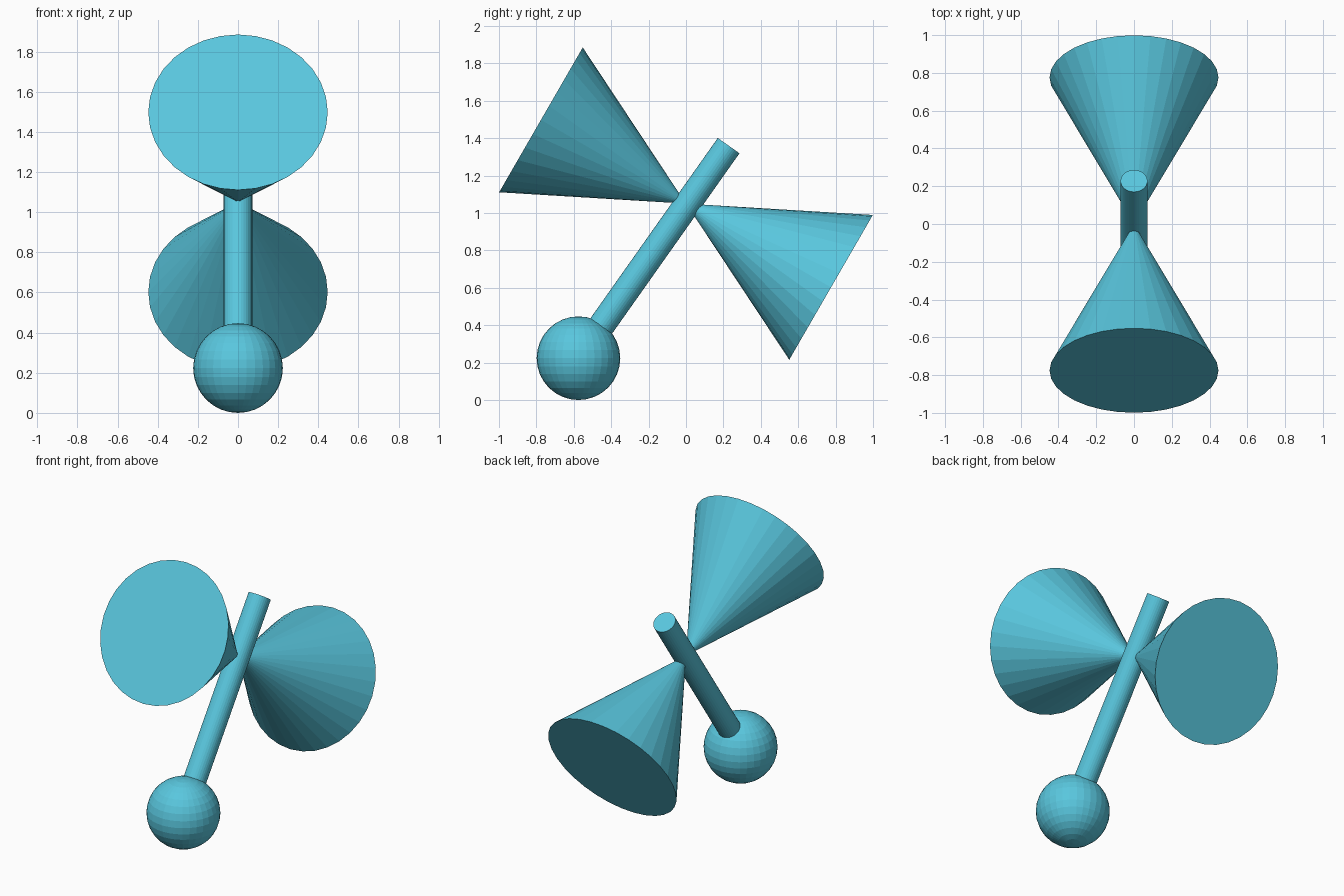
import bpy
import math
from mathutils import Vector

if "Cube" in bpy.data.objects:
    bpy.data.objects.remove(bpy.data.objects["Cube"])

blue = bpy.data.materials.new("sky blue")
blue.diffuse_color = (0.10, 0.57, 0.73, 1)
blue.use_nodes = True
blue.node_tree.nodes["Principled BSDF"].inputs["Base Color"].default_value = blue.diffuse_color

HUB = Vector((0, 0, 1.05))            # where both cones meet inside the rod
BALL = Vector((0, -0.575, 0.2235))    # centre of the ball
ROD_TOP = Vector((0, 0.228, 1.36))
CONE_R, CONE_H = 0.447, 0.8955


def finish(name):
    obj = bpy.context.object
    obj.name = name
    obj.data.materials.append(blue)
    return obj


# Two cones, points meeting at the hub
for name, tilt in (("upper_cone", -120), ("lower_cone", 60)):
    a = math.radians(tilt)
    axis = Vector((0, -math.sin(a), math.cos(a)))
    bpy.ops.mesh.primitive_cone_add(vertices=32, radius1=CONE_R, radius2=0, depth=CONE_H,
                                    location=HUB - axis * CONE_H / 2, rotation=(a, 0, 0))
    finish(name)

# Slanted rod, from the middle of the ball up past the hub
span = ROD_TOP - BALL
bpy.ops.mesh.primitive_cylinder_add(vertices=32, radius=0.071, depth=span.length,
                                    location=(BALL + ROD_TOP) / 2,
                                    rotation=(-math.atan2(span.y, span.z), 0, 0))
finish("rod")

# Ball at the foot
bpy.ops.mesh.primitive_uv_sphere_add(segments=32, ring_count=16, radius=0.2235, location=BALL)
finish("ball")
